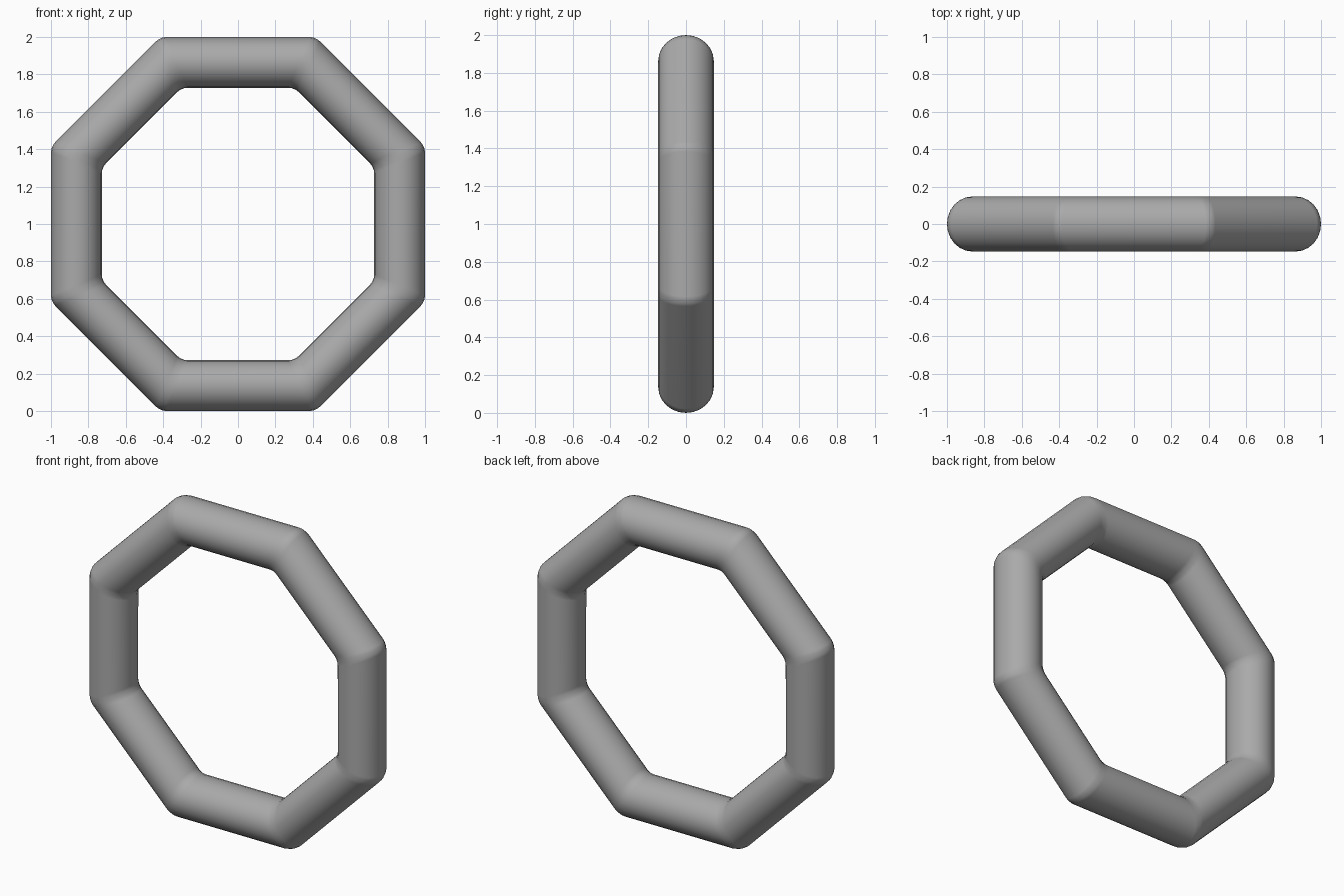
import bpy
import bmesh
from math import cos, sin, pi, tau
from mathutils import Matrix, Vector

if "Cube" in bpy.data.objects:
    bpy.data.objects.remove(bpy.data.objects["Cube"], do_unlink=True)

SIDES = 8
TUBE_SIDES = 24
TUBE_RADIUS = 0.147
RING_RADIUS = 1 / cos(pi / SIDES) - TUBE_RADIUS

# Plain grey material
grey = bpy.data.materials.new("grey")
grey.use_nodes = True
colour = (0.4, 0.4, 0.4, 1)
grey.diffuse_color = colour
grey.node_tree.nodes["Principled BSDF"].inputs["Base Color"].default_value = colour

# Round cross-section at every corner of the octagon
bm = bmesh.new()
loops = []
for corner in range(SIDES):
    turn = Matrix.Rotation((corner + 0.5) * tau / SIDES, 3, "Y")
    loop = []
    for i in range(TUBE_SIDES):
        a = i * tau / TUBE_SIDES
        point = Vector((RING_RADIUS + TUBE_RADIUS * cos(a), TUBE_RADIUS * sin(a), 0))
        loop.append(bm.verts.new(turn @ point + Vector((0, 0, 1))))
    loops.append(loop)

# Straight tubes between neighbouring corners
for k, a in enumerate(loops):
    b = loops[(k + 1) % SIDES]
    for i in range(TUBE_SIDES):
        j = (i + 1) % TUBE_SIDES
        bm.faces.new((a[i], a[j], b[j], b[i]))
bmesh.ops.recalc_face_normals(bm, faces=bm.faces)

# Slightly rounded mitre joints
joints = [bm.edges.get((loop[i], loop[i - 1])) for loop in loops for i in range(TUBE_SIDES)]
bmesh.ops.bevel(bm, geom=joints, offset=0.03, offset_type="OFFSET",
                segments=3, profile=0.5, affect="EDGES")
for face in bm.faces:
    face.smooth = True

mesh = bpy.data.meshes.new("octagonal_ring")
bm.to_mesh(mesh)
bm.free()
mesh.materials.append(grey)
ring = bpy.data.objects.new("octagonal_ring", mesh)
bpy.context.collection.objects.link(ring)

# Keep the long tubes evenly shaded up to the joints
ring.modifiers.new("even_shading", "WEIGHTED_NORMAL")
